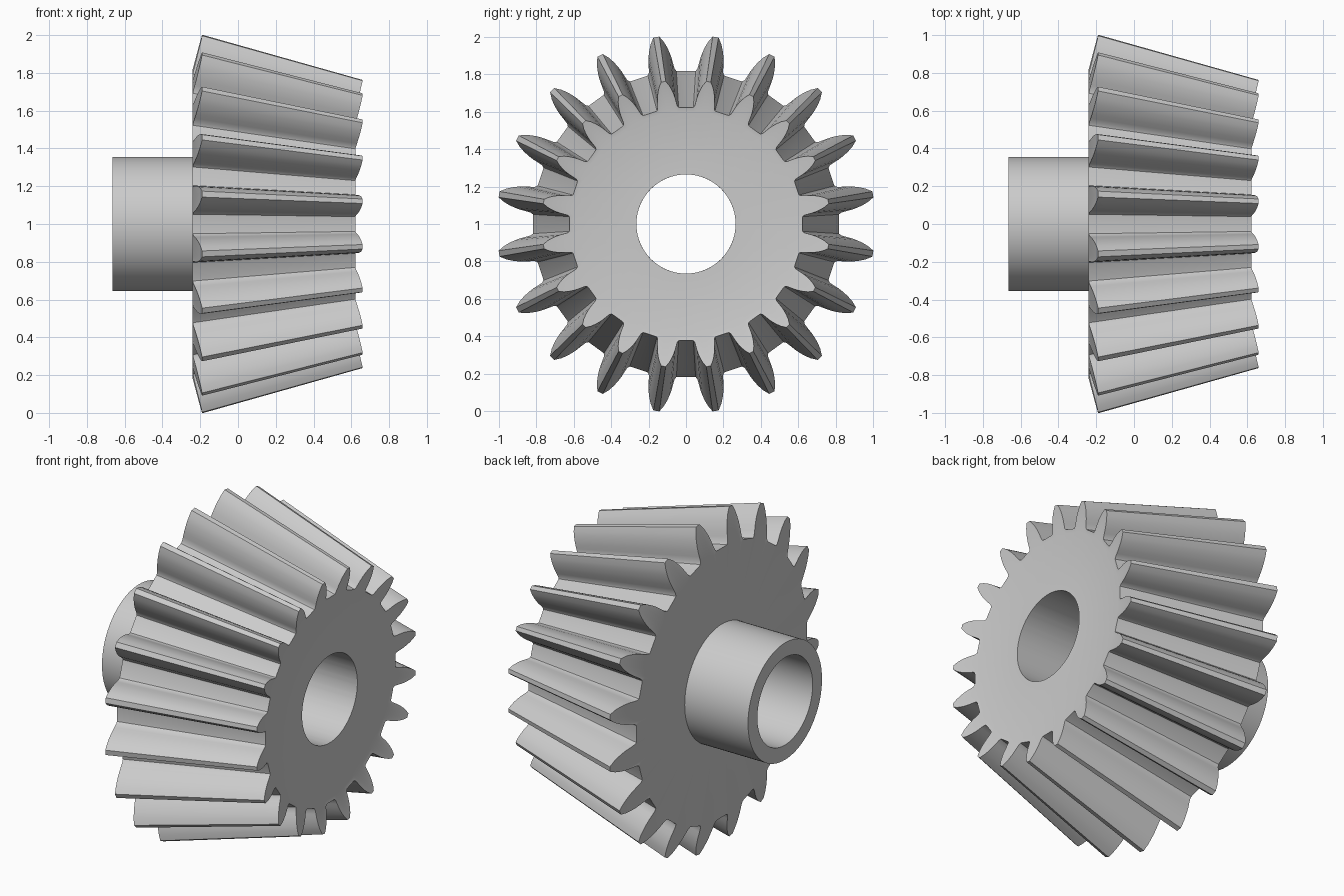
import bpy, bmesh, math

cube = bpy.data.objects.get("Cube")
if cube:
    bpy.data.objects.remove(cube, do_unlink=True)

TEETH = 20
PITCH = math.tau / TEETH
SMALL = 0.761                  # size of the narrow end relative to the wide end
TIP = 1.012                    # tooth tip radius at the wide end
BORE, HUB = 0.265, 0.355
BACK, FACE, HUB_END = -0.24, 0.616, -0.665

steel = bpy.data.materials.new("grey steel")
steel.use_nodes = True
steel.diffuse_color = (0.6, 0.6, 0.6, 1)
steel.node_tree.nodes["Principled BSDF"].inputs["Base Color"].default_value = (0.6, 0.6, 0.6, 1)


def add_lathe(name, columns, closed):
    """Join radial columns of (x, radius, angle) points into a shape around the x axis."""
    bm = bmesh.new()
    grid = [[bm.verts.new((x, r * math.sin(a), 1 + r * math.cos(a))) for x, r, a in col]
            for col in columns]
    rows = len(grid[0])
    for i, col in enumerate(grid):
        nxt = grid[(i + 1) % len(grid)]
        for j in range(rows if closed else rows - 1):
            k = (j + 1) % rows
            bm.faces.new((col[j], col[k], nxt[k], nxt[j]))
    bmesh.ops.recalc_face_normals(bm, faces=bm.faces)
    mesh = bpy.data.meshes.new(name)
    bm.to_mesh(mesh)
    bm.free()
    mesh.materials.append(steel)
    obj = bpy.data.objects.new(name, mesh)
    bpy.context.collection.objects.link(obj)
    bpy.ops.object.select_all(action='DESELECT')
    obj.select_set(True)
    bpy.context.view_layer.objects.active = obj
    bpy.ops.object.shade_smooth_by_angle(angle=math.radians(28))
    return obj


# Tooth flank from root fillet to tip: half angle in degrees, radius
flank = [(6.2, 0.818), (5.4, 0.82), (4.8, 0.832), (4.4, 0.86), (4.05, 0.89),
         (3.55, 0.92), (2.9, 0.95), (2.1, 0.98), (0.9, TIP)]
tooth = [(-h, r) for h, r in flank] + [(h, r) for h, r in reversed(flank)]


def body_column(angle, r):
    # Both tooth ends lean along the back cone
    lean = (TIP - r) * 0.26
    return [(BACK, BORE, angle), (BACK, 0.80, angle),
            (-0.19 - lean, r, angle),
            (0.66 - lean * SMALL, r * SMALL, angle),
            (FACE, 0.60, angle), (FACE, BORE, angle)]


# Toothed conical body with bore
add_lathe("gear_body",
          [body_column((n + 0.5) * PITCH + math.radians(h), r)
           for n in range(TEETH) for h, r in tooth], True)

# Hub sleeve behind the body
add_lathe("hub",
          [[(x, r, i * math.tau / 80) for x, r in
            ((BACK, HUB), (HUB_END, HUB), (HUB_END, BORE), (BACK, BORE))]
           for i in range(80)], False)
